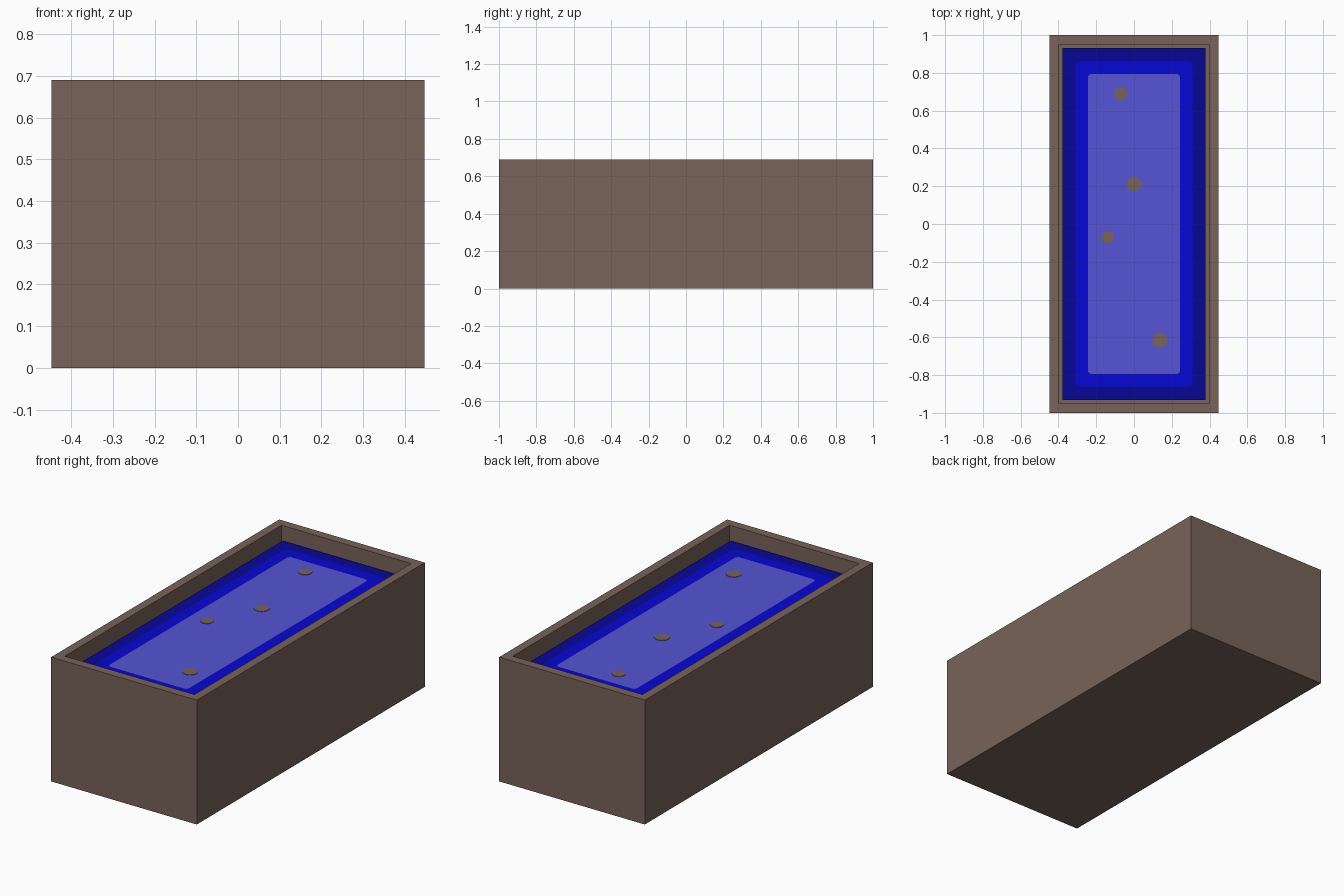
import bpy, bmesh, math

cube = bpy.data.objects.get("Cube")
if cube:
    bpy.data.objects.remove(cube, do_unlink=True)

HALF_X, HALF_Y, HEIGHT = 0.447, 1.0, 0.69
WALL, WATER_Z = 0.069, 0.617


def material(name, rgb):
    m = bpy.data.materials.new(name)
    m.use_nodes = True
    m.diffuse_color = (*rgb, 1)
    m.node_tree.nodes["Principled BSDF"].inputs["Base Color"].default_value = (*rgb, 1)
    return m


stone = material("brown stone", (0.185, 0.126, 0.100))
deep = material("deep blue", (0.002, 0.002, 0.30))
middle = material("bright blue", (0.002, 0.002, 0.66))
shallow = material("pale blue", (0.09, 0.09, 0.66))
pebble = material("pebble brown", (0.185, 0.126, 0.100))


def add_object(name, bm, mats):
    mesh = bpy.data.meshes.new(name)
    bmesh.ops.recalc_face_normals(bm, faces=bm.faces)
    bm.to_mesh(mesh)
    bm.free()
    for m in mats:
        mesh.materials.append(m)
    obj = bpy.data.objects.new(name, mesh)
    bpy.context.collection.objects.link(obj)
    return obj


# Stone basin: a block with its top inset and sunk to make the hollow
bm = bmesh.new()
bmesh.ops.create_cube(bm, size=1)
for v in bm.verts:
    v.co.x *= 2 * HALF_X
    v.co.y *= 2 * HALF_Y
    v.co.z = HEIGHT if v.co.z > 0 else 0
top = max(bm.faces, key=lambda f: f.calc_center_median().z)
bmesh.ops.inset_region(bm, faces=[top], thickness=WALL)
hollow = bmesh.ops.extrude_discrete_faces(bm, faces=[top])["faces"][0]
for v in hollow.verts:
    v.co.z = WALL
add_object("stone_basin", bm, [stone])


# Water: nested rounded bands, one colour each
def rounded_loop(bm, hx, hy, radius, steps=4):
    loop = []
    for corner, (sx, sy) in enumerate([(1, 1), (-1, 1), (-1, -1), (1, -1)]):
        for i in range(steps + 1):
            a = (corner + i / steps) * math.pi / 2
            loop.append(bm.verts.new((sx * (hx - radius) + radius * math.cos(a),
                                      sy * (hy - radius) + radius * math.sin(a), WATER_Z)))
    return loop


bm = bmesh.new()
inner_x, inner_y = HALF_X - WALL, HALF_Y - WALL
loops = [rounded_loop(bm, inner_x - band * 0.067, inner_y - band * 0.068, radius)
         for band, radius in enumerate((0.001, 0.03, 0.02))]
for band in range(2):
    outer, inner = loops[band], loops[band + 1]
    for i in range(len(outer)):
        j = (i + 1) % len(outer)
        bm.faces.new((outer[i], outer[j], inner[j], inner[i])).material_index = band
bm.faces.new(loops[2]).material_index = 2
water = add_object("water", bm, [deep, middle, shallow])

# Pebbles: thin flat discs on the water
pebbles = [(-0.07, 0.69, 0.036), (0, 0.21, 0.040), (-0.14, -0.07, 0.034), (0.137, -0.615, 0.040)]
for n, (x, y, r) in enumerate(pebbles, 1):
    bm = bmesh.new()
    bmesh.ops.create_cone(bm, cap_ends=True, segments=12, radius1=r, radius2=r, depth=0.003)
    bmesh.ops.translate(bm, verts=bm.verts, vec=(x, y, WATER_Z + 0.001))
    add_object(f"pebble_{n}", bm, [pebble])
